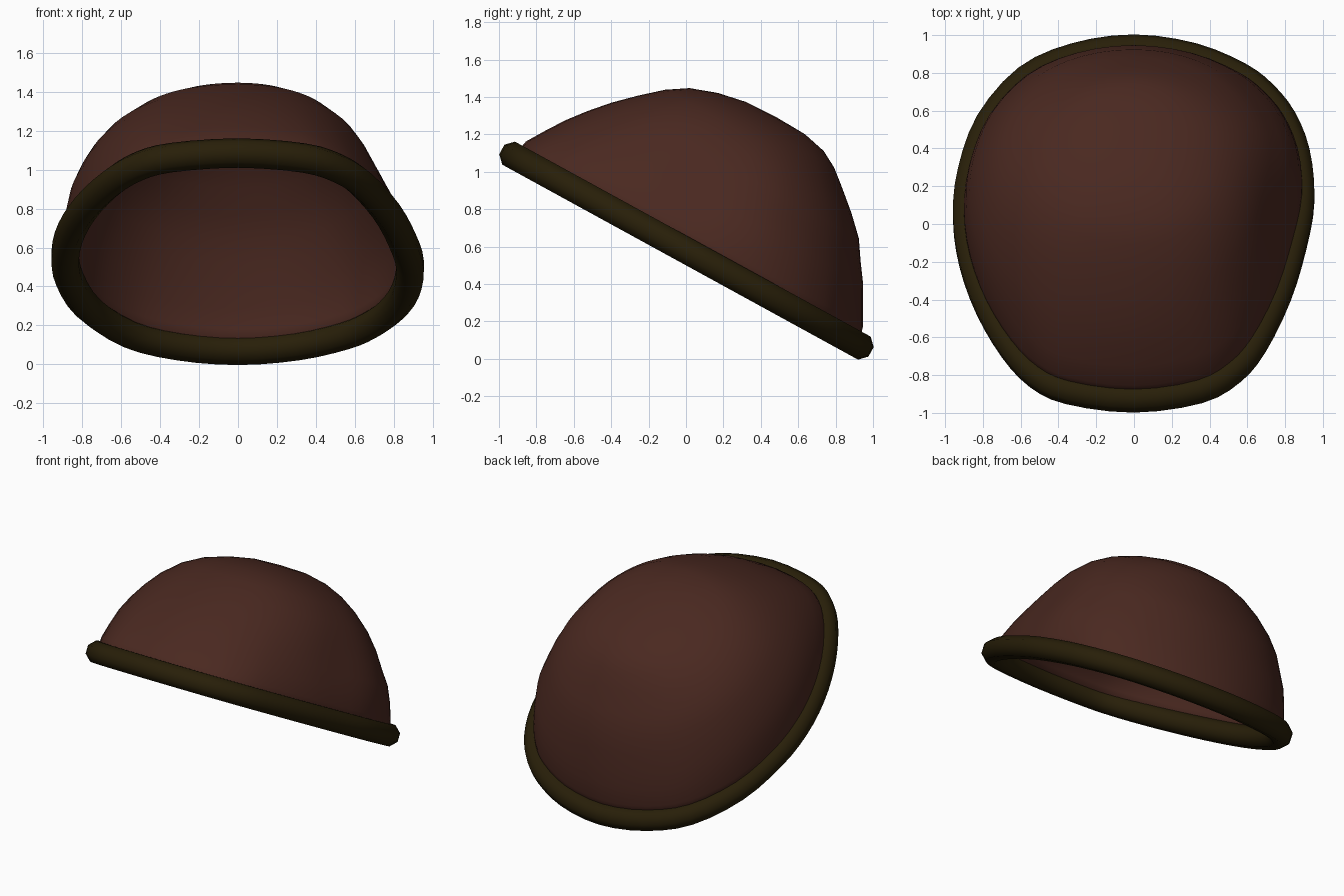
import bpy, bmesh, math
from mathutils import Vector

if "Cube" in bpy.data.objects:
    bpy.data.objects.remove(bpy.data.objects["Cube"])

TILT = math.atan(0.548)              # slope of the brim plane, high at the front
CENTRE = Vector((0, 0, 0.58))
V = Vector((0, math.cos(TILT), -math.sin(TILT)))   # along the slope, towards the back
W = Vector((0, math.sin(TILT), math.cos(TILT)))    # out of the brim plane
ROLL = 0.076                         # brim roll radius


def material(name, colour):
    m = bpy.data.materials.new(name)
    m.diffuse_color = (*colour, 1)
    m.use_nodes = True
    m.node_tree.nodes["Principled BSDF"].inputs["Base Color"].default_value = m.diffuse_color
    return m


def place(u, v, w):
    return CENTRE + Vector((u, 0, 0)) + V * v + W * w


def smooth_loop(pts, steps):
    """Closed spline through the points."""
    out, n = [], len(pts)
    for i in range(n):
        a, b, c, d = (Vector(pts[(i + k) % n]) for k in (-1, 0, 1, 2))
        for s in range(steps):
            t = s / steps
            out.append(0.5 * (2 * b + (c - a) * t + (2 * a - 5 * b + 4 * c - d) * t * t
                              + (3 * b - a - 3 * c + d) * t ** 3))
    return out


def outward(loop, i):
    """Direction pointing out of a flat loop at point i."""
    d = (loop[(i + 1) % len(loop)] - loop[i - 1]).normalized()
    out = Vector((d.y, -d.x))
    return out if out.dot(loop[i]) > 0 else -out


def loft(name, rings, mat, closed=False, tip=None):
    bm = bmesh.new()
    vs = [[bm.verts.new(p) for p in r] for r in rings]
    n = len(vs[0])
    for k in range(len(vs) if closed else len(vs) - 1):
        a, b = vs[k], vs[(k + 1) % len(vs)]
        for i in range(n):
            j = (i + 1) % n
            bm.faces.new((a[i], a[j], b[j], b[i]))
    if tip:
        top = bm.verts.new(tip)
        for i in range(n):
            bm.faces.new((vs[-1][i], vs[-1][(i + 1) % n], top))
    bmesh.ops.recalc_face_normals(bm, faces=bm.faces[:])
    bm.normal_update()
    # an open shell must face outwards
    if tip and top.link_faces[0].normal.dot(W) < 0:
        bmesh.ops.reverse_faces(bm, faces=bm.faces[:])
    me = bpy.data.meshes.new(name)
    bm.to_mesh(me)
    bm.free()
    me.materials.append(mat)
    for p in me.polygons:
        p.use_smooth = True
    ob = bpy.data.objects.new(name, me)
    bpy.context.collection.objects.link(ob)
    return ob


leather = material("brown_leather", (0.068, 0.0215, 0.0145))
trim = material("dark_olive_trim", (0.021, 0.0135, 0.0026))

# Brim outline seen from above, pulled in by the roll and laid onto the slope
OUTER = [(0, 1), (-0.33, 0.953), (-0.61, 0.825), (-0.83, 0.57), (-0.935, 0.28), (-0.96, 0.03),
         (-0.925, -0.22), (-0.835, -0.47), (-0.70, -0.70), (-0.55, -0.86), (-0.36, -0.95),
         (0, -0.995), (0.36, -0.945), (0.56, -0.835), (0.695, -0.675), (0.83, -0.40),
         (0.915, -0.12), (0.957, 0.13), (0.93, 0.39), (0.85, 0.59), (0.735, 0.735),
         (0.59, 0.845), (0.33, 0.953)]
flat = smooth_loop(OUTER, 3)
outline = []
for i, p in enumerate(flat):
    q = p - outward(flat, i) * 0.072
    outline.append(Vector((q.x, q.y / math.cos(TILT))))

# Brim: eight-sided roll swept round the outline
rings = []
for i, p in enumerate(outline):
    out = outward(outline, i)
    ring = []
    for k in range(8):
        a = math.tau * (k + 0.5) / 8
        q = p + out * (ROLL * math.cos(a))
        ring.append(place(q.x, q.y, ROLL * math.sin(a)))
    rings.append(ring)
loft("brim", rings, trim, closed=True)

# Crown levels: height, front end, back end, left half width, right front half width
LEVELS = [(0.0, -1.05, 1.05, 0.90, 0.89), (0.1, -1.03, 1.025, 0.90, 0.87),
          (0.2, -0.967, 0.97, 0.89, 0.835), (0.3, -0.90, 0.915, 0.87, 0.785),
          (0.4, -0.82, 0.845, 0.83, 0.735), (0.5, -0.73, 0.78, 0.78, 0.69),
          (0.6, -0.625, 0.68, 0.71, 0.635), (0.7, -0.51, 0.565, 0.60, 0.54),
          (0.77, -0.40, 0.48, 0.475, 0.43), (0.82, -0.255, 0.39, 0.33, 0.30),
          (0.85, -0.10, 0.26, 0.18, 0.16)]
lo, hi = min(p.y for p in outline), max(p.y for p in outline)
wide = max(abs(p.x) for p in outline)
rings = []
for w, front, back, left, right in LEVELS:
    ring = []
    round_off = 0.8 * min(1, w / 0.45)       # upper levels turn into a full oval
    for p in outline:
        q = Vector((p.x / wide, 2 * (p.y - lo) / (hi - lo) - 1))
        d = q.normalized()
        oval = d * (abs(d.x) ** 2.1 + abs(d.y) ** 2.1) ** (-1 / 2.1)
        q = q.lerp(oval, round_off)
        half = left
        if q.x > 0:                          # right side is slimmer to the front and high up
            t = min(1, max(0, (q.y + 0.3) / 0.7))
            t = t * t * (3 - 2 * t) * (1 - max(0, w - 0.25) * 1.6)
            half = right + (left - right) * t
        ring.append(place(q.x * half, front + (q.y + 1) / 2 * (back - front), w))
    rings.append(ring)
crown = loft("crown", rings, leather, tip=place(0, 0.08, 0.857))

# Felt wall thickened to the inside
wall = crown.modifiers.new("wall", 'SOLIDIFY')
wall.thickness = 0.045
wall.offset = -1
